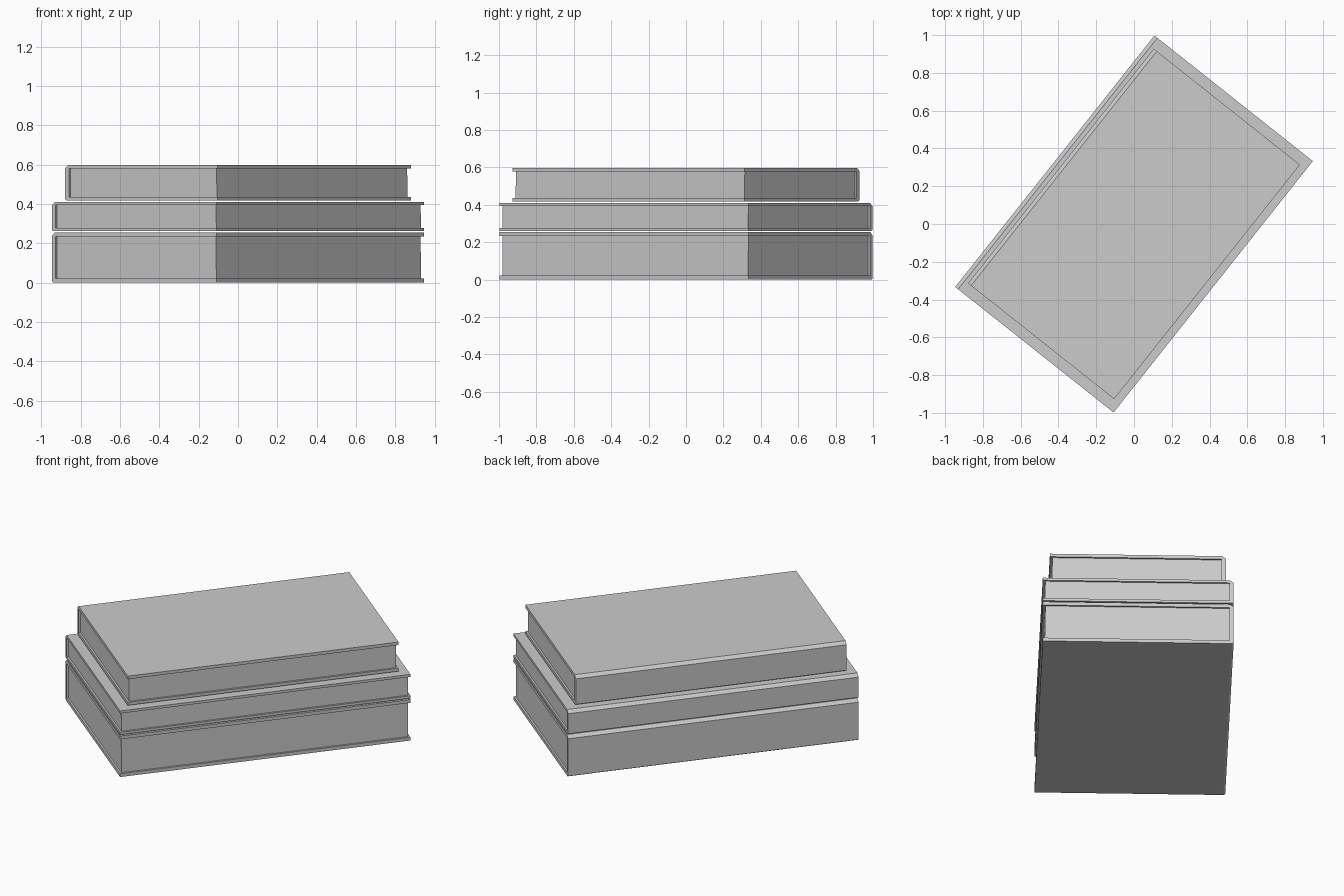
import bpy, bmesh, math

if "Cube" in bpy.data.objects:
    bpy.data.objects.remove(bpy.data.objects["Cube"])

ANGLE = math.radians(51.6)


def prism(name, profile, half_len):
    """Extrude a (width, height) profile along the long axis of the book."""
    bm = bmesh.new()
    face = bm.faces.new([bm.verts.new((-half_len, v, z)) for v, z in profile])
    ext = bmesh.ops.extrude_face_region(bm, geom=[face])
    verts = [g for g in ext["geom"] if isinstance(g, bmesh.types.BMVert)]
    bmesh.ops.translate(bm, verts=verts, vec=(2 * half_len, 0, 0))
    bmesh.ops.recalc_face_normals(bm, faces=bm.faces)
    mesh = bpy.data.meshes.new(name)
    bm.to_mesh(mesh)
    bm.free()
    obj = bpy.data.objects.new(name, mesh)
    obj.rotation_euler.z = ANGLE
    bpy.context.collection.objects.link(obj)
    return obj


def book(name, length, width, z0, z1, board):
    w, inset = width / 2, 0.011
    # C-shaped cover: two boards joined by a spine with a chamfered top edge
    cover = [(-w, z0), (w - 0.01, z0), (w, z0 + 0.006), (w, z1 - 0.017),
             (w - 0.02, z1), (-w, z1), (-w, z1 - board),
             (w - 0.024, z1 - board), (w - 0.024, z0 + board), (-w, z0 + board)]
    prism(name + "_cover", cover, length / 2)
    # page block, recessed on the three open sides
    lo, hi = z0 + board, z1 - board
    pages = [(-w + inset, lo), (w - 0.024, lo), (w - 0.024, hi), (-w + inset + 0.004, hi)]
    prism(name + "_pages", pages, length / 2 - inset)


# stack from bottom to top
book("bottom_book", 1.698, 1.07, 0.0, 0.254, 0.021)
book("middle_book", 1.698, 1.07, 0.261, 0.409, 0.016)
book("top_book", 1.583, 0.987, 0.417, 0.598, 0.019)
